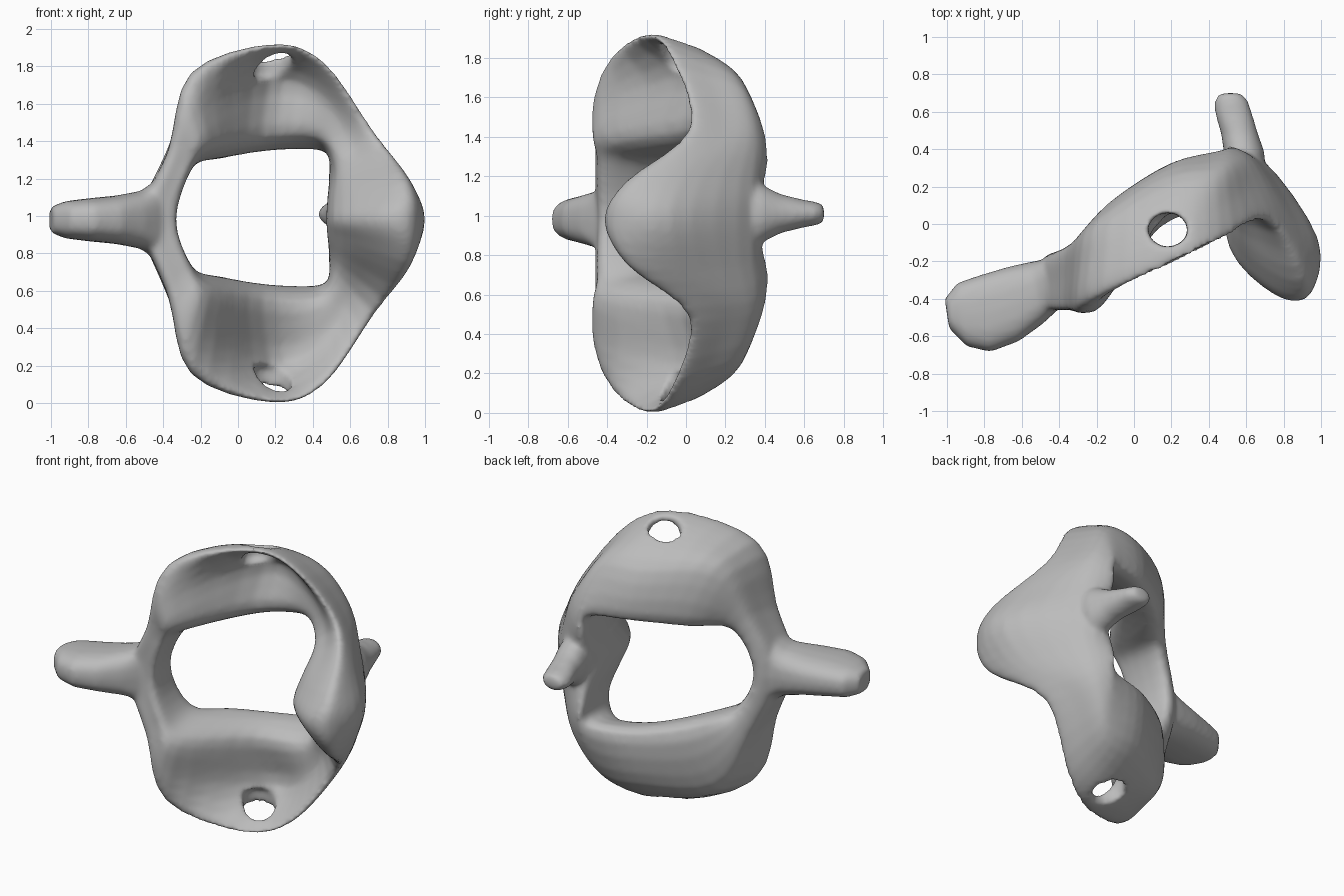
import bpy, bmesh, math
from mathutils import Vector

cube = bpy.data.objects.get("Cube")
if cube:
    bpy.data.objects.remove(cube)

MIRROR = 1.94   # height + mirrored height

bone = bpy.data.materials.new("matte_grey")
bone.use_nodes = True
grey = (0.5, 0.5, 0.5, 1)
bone.diffuse_color = grey
bone.node_tree.nodes["Principled BSDF"].inputs["Base Color"].default_value = grey


def make_object(name, bm, helper=False):
    bmesh.ops.recalc_face_normals(bm, faces=bm.faces[:])
    mesh = bpy.data.meshes.new(name)
    bm.to_mesh(mesh)
    bm.free()
    obj = bpy.data.objects.new(name, mesh)
    bpy.context.collection.objects.link(obj)
    mesh.materials.append(bone)
    if helper:
        obj.hide_render = True
        obj.hide_set(True)
    return obj


def spline(a, b, c, d, t):
    """Smooth curve from b to c."""
    return 0.5 * (2 * b + (c - a) * t + (2 * a - 5 * b + 4 * c - d) * t * t
                  + (3 * b - a - 3 * c + d) * t ** 3)


def refine(loop, steps=4):
    """Closed smooth curve through the given points."""
    n = len(loop)
    return [spline(loop[i - 1], loop[i], loop[(i + 1) % n], loop[(i + 2) % n], s / steps)
            for i in range(n) for s in range(steps)]


def skin(name, loops, closed=False, helper=False):
    bm = bmesh.new()
    rows = [[bm.verts.new(p) for p in loop] for loop in loops]
    n = len(rows[0])
    for i in range(len(rows) if closed else len(rows) - 1):
        a, b = rows[i], rows[(i + 1) % len(rows)]
        for j in range(n):
            k = (j + 1) % n
            bm.faces.new((a[j], a[k], b[k], b[j]))
    if not closed:
        bm.faces.new(rows[0])
        bm.faces.new(rows[-1])
    return make_object(name, bm, helper)


def section(inner_front, outer_front, outer_back, inner_back, dish, bulge):
    """Six-point section: front face hollowed back and up, outer face bulged."""
    f, o, b, i = map(Vector, (inner_front, outer_front, outer_back, inner_back))
    mid = (f + o + b + i) / 4
    front, outer = (f + o) / 2, (o + b) / 2
    front += (mid - front).normalized() * dish
    front.z += max(dish, 0) * .65
    outer += (outer - mid).normalized() * bulge
    return [f, front, o, outer, b, i]


def flip(loop):
    """Lower section: mirrored, with a slightly thicker wing."""
    lifts = (.04, .01, -.015, -.015, 0, .04)
    return [Vector((p.x, p.y, MIRROR - p.z + d)) for p, d in zip(loop, lifts)]


# Ring: upper half sections from the blade side round to the lobe
half = [section(*s) for s in (
    ((-.33, -.41, .98), (-.5, -.45, .98), (-.5, -.2, .98), (-.39, -.16, .98), -.02, .02),
    ((-.25, -.41, 1.25), (-.37, -.45, 1.33), (-.36, -.13, 1.37), (-.27, -.11, 1.27), -.02, .01),
    ((-.14, -.37, 1.36), (-.25, -.41, 1.75), (-.2, .02, 1.68), (-.09, .11, 1.33), -.05, .04),
    ((.13, -.02, 1.42), (.18, -.225, 1.91), (.17, .25, 1.69), (.2, .31, 1.37), .18, .08),
    ((.42, .1, 1.42), (.46, -.09, 1.82), (.44, .29, 1.67), (.47, .39, 1.36), .07, .03),
    ((.52, .08, 1.27), (.725, .02, 1.45), (.59, .36, 1.42), (.49, .4, 1.24), 0, .02),
    ((.515, -.05, 1.1), (.91, -.29, 1.18), (.67, .34, 1.17), (.49, .34, 1.08), -.09, .1),
    ((.51, -.13, .98), (.94, -.38, .98), (.69, .34, .98), (.49, .31, .98), -.13, .18))]
stations = half + [flip(s) for s in half[-2:0:-1]]
rows = [refine(s) for s in stations]
columns = [refine(list(c)) for c in zip(*rows)]
ring = skin("ring_body", list(zip(*columns)), closed=True)


def soft(v, power):
    return math.copysign(abs(v) ** power, v)


def limb(name, across, height, power, stations):
    """Tapering limb of rounded sections: x, y, half width, half thickness."""
    loops = []
    for x, y, w, t in stations:
        loops.append([Vector((x, y, height + t * soft(math.sin(a), power)))
                      + across * (w * soft(math.cos(a), power))
                      for a in (k * math.tau / 20 for k in range(20))])
    return skin(name, loops, helper=True)


# Broad flat blade
blade = limb("flat_blade", Vector((-.15, 1, 0)), .98, .75, (
    (-.39, -.3, .12, .28), (-.44, -.33, .14, .21), (-.52, -.37, .17, .155),
    (-.65, -.43, .2, .13), (-.8, -.48, .205, .115), (-.92, -.485, .17, .1),
    (-1, -.48, .08, .07)))
# Small rear spike
spike = limb("rear_spike", Vector((1, 0, 0)), 1.01, 1, (
    (.6, .2, .09, .2), (.59, .38, .11, .15), (.565, .48, .1, .1),
    (.53, .6, .1, .07), (.52, .66, .09, .06), (.515, .7, .06, .045)))


def combine(tool, operation):
    mod = ring.modifiers.new(tool.name, 'BOOLEAN')
    mod.object = tool
    mod.operation = operation
    mod.solver = 'EXACT'


combine(blade, 'UNION')
combine(spike, 'UNION')

# Oval openings through both wings
for name, low, high in (("upper_hole", 1.74, 2.1), ("lower_hole", -.16, MIRROR - 1.74)):
    loops = [[Vector((.18 + .105 * math.cos(a), -.03 + .09 * math.sin(a), z))
              for a in (k * math.tau / 16 for k in range(16))] for z in (low, high)]
    combine(skin(name, loops, helper=True), 'DIFFERENCE')

# Blend the joints into one smooth surface
remesh = ring.modifiers.new("blend", 'REMESH')
remesh.mode = 'VOXEL'
remesh.voxel_size = 0.016
remesh.use_smooth_shade = True
smooth = ring.modifiers.new("soften", 'SMOOTH')
smooth.factor = 0.5
smooth.iterations = 10
